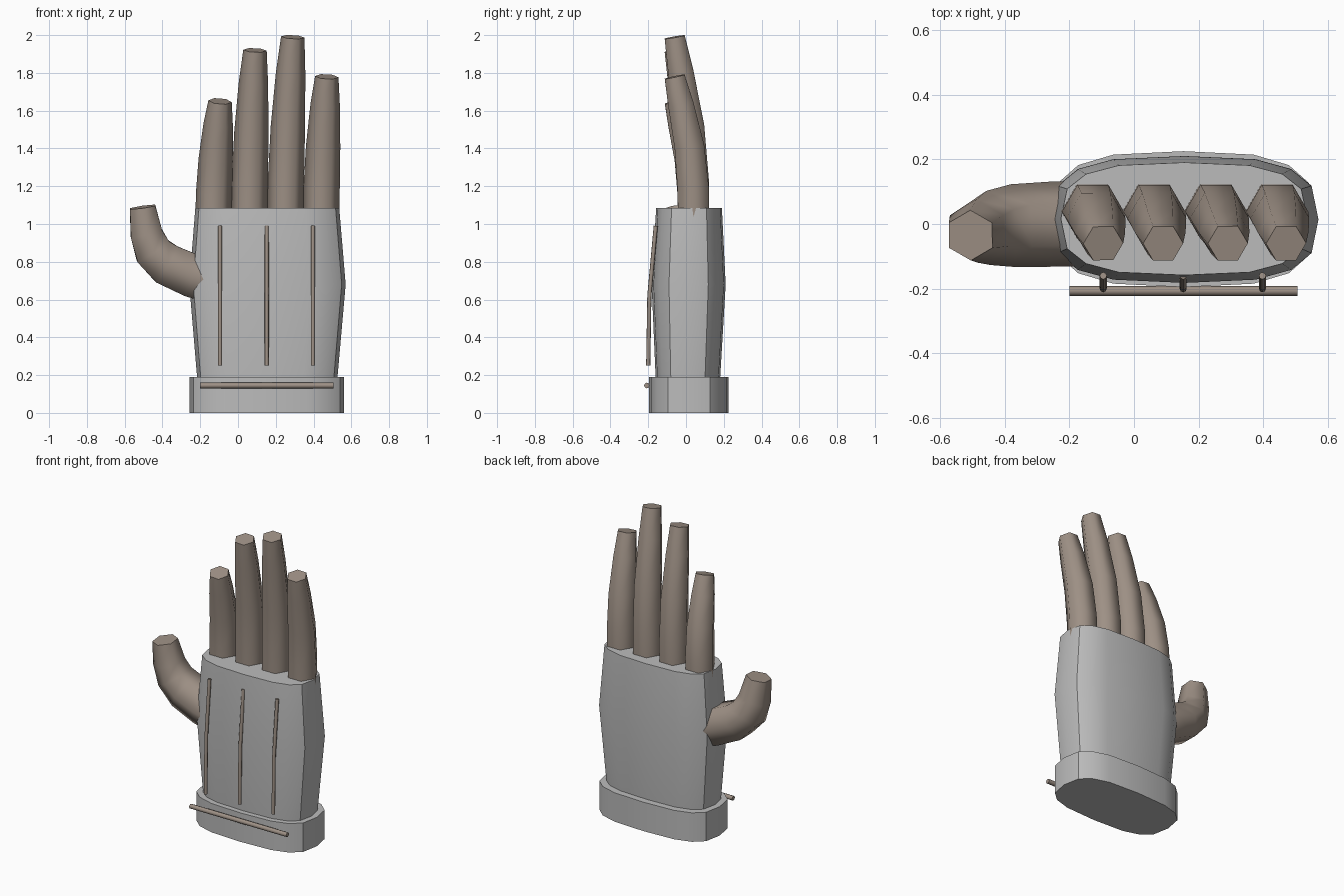
import bpy, bmesh, math
from mathutils import Vector

if "Cube" in bpy.data.objects:
    bpy.data.objects.remove(bpy.data.objects["Cube"])


def material(name, rgb):
    m = bpy.data.materials.new(name)
    m.diffuse_color = (*rgb, 1)
    m.use_nodes = True
    m.node_tree.nodes["Principled BSDF"].inputs["Base Color"].default_value = m.diffuse_color
    return m


GREY = material("light_grey_cloth", (0.50, 0.50, 0.50))
BROWN = material("warm_taupe", (0.34, 0.28, 0.235))


def loft(name, rings, mat, angle=35):
    """Skin a list of equal-length point rings and cap both ends."""
    bm = bmesh.new()
    rows = [[bm.verts.new(p) for p in ring] for ring in rings]
    n = len(rows[0])
    for a, b in zip(rows, rows[1:]):
        for i in range(n):
            j = (i + 1) % n
            bm.faces.new((a[i], a[j], b[j], b[i]))
    bm.faces.new(rows[0][::-1])
    bm.faces.new(rows[-1])
    bmesh.ops.recalc_face_normals(bm, faces=bm.faces)
    me = bpy.data.meshes.new(name)
    bm.to_mesh(me)
    bm.free()
    me.materials.append(mat)
    ob = bpy.data.objects.new(name, me)
    bpy.context.collection.objects.link(ob)
    bpy.ops.object.select_all(action='DESELECT')
    ob.select_set(True)
    bpy.context.view_layer.objects.active = ob
    bpy.ops.object.shade_smooth_by_angle(angle=math.radians(angle))
    return ob


def rounded_ring(x0, x1, y0, y1, z, n=16, p=0.66):
    """Rounded-box outline between the given limits."""
    ring = []
    for i in range(n):
        a = 2 * math.pi * i / n
        c, s = math.cos(a), math.sin(a)
        ring.append(((x0 + x1) / 2 + (x1 - x0) / 2 * math.copysign(abs(c) ** p, c),
                     (y0 + y1) / 2 + (y1 - y0) / 2 * math.copysign(abs(s) ** p, s), z))
    return ring


def tube(name, path, radii, mat, ref, n=6, angle=65):
    """Tube along a path; one corner of each ring points towards ref."""
    pts = [Vector(p) for p in path]
    rings = []
    for i, p in enumerate(pts):
        t = (pts[min(i + 1, len(pts) - 1)] - pts[max(i - 1, 0)]).normalized()
        u = Vector(ref)
        u = (u - t * u.dot(t)).normalized()
        v = t.cross(u)
        rings.append([p + radii[i] * (u * math.cos(2 * math.pi * k / n) +
                                      v * math.sin(2 * math.pi * k / n)) for k in range(n)])
    return loft(name, rings, mat, angle)


# Palm and cuff
loft("palm", [rounded_ring(-0.215, 0.525, -0.16, 0.18, 0.17),
              rounded_ring(-0.258, 0.57, -0.182, 0.21, 0.68),
              rounded_ring(-0.226, 0.536, -0.158, 0.19, 1.085)], GREY)
loft("cuff", [rounded_ring(-0.256, 0.562, -0.195, 0.225, z) for z in (0, 0.19)], GREY)

# Fingers: base x, tip x, tip height
base_z = 1.04
profile = [(0, 0.04, 0.095), (0.2, 0.038, 0.096), (0.5, 0.018, 0.091),
           (0.8, -0.027, 0.078), (1, -0.06, 0.062)]
fingers = {"little_finger": (-0.13, -0.095, 1.65), "ring_finger": (0.06, 0.09, 1.92),
           "middle_finger": (0.25, 0.29, 1.99), "index_finger": (0.44, 0.47, 1.78)}
for name, (bx, tx, tz) in fingers.items():
    path = [(bx + (tx - bx) * t ** 1.5, y, base_z + (tz - base_z) * t) for t, y, r in profile]
    tube(name, path, [r for t, y, r in profile], BROWN, (1, 0, 0))

# Thumb curving out and up
tube("thumb", [(-0.13, 0, 0.69), (-0.24, 0, 0.725), (-0.375, -0.005, 0.785),
               (-0.45, -0.012, 0.855), (-0.485, -0.022, 0.95), (-0.505, -0.035, 1.09)],
     [0.13, 0.132, 0.128, 0.115, 0.098, 0.078], BROWN, (0, 1, 0))

# Raised seams on the front of the palm and the cuff cord
for i, x in enumerate((-0.095, 0.152, 0.397)):
    tube("palm_seam_%d" % (i + 1), [(x, -0.2, 0.25), (x, -0.194, 0.62), (x, -0.16, 0.99)],
         [0.011] * 3, BROWN, (1, 0, 0), n=8)
tube("cuff_cord", [(-0.2, -0.207, 0.145), (0.505, -0.207, 0.145)],
     [0.015] * 2, BROWN, (0, 0, 1), n=8)
